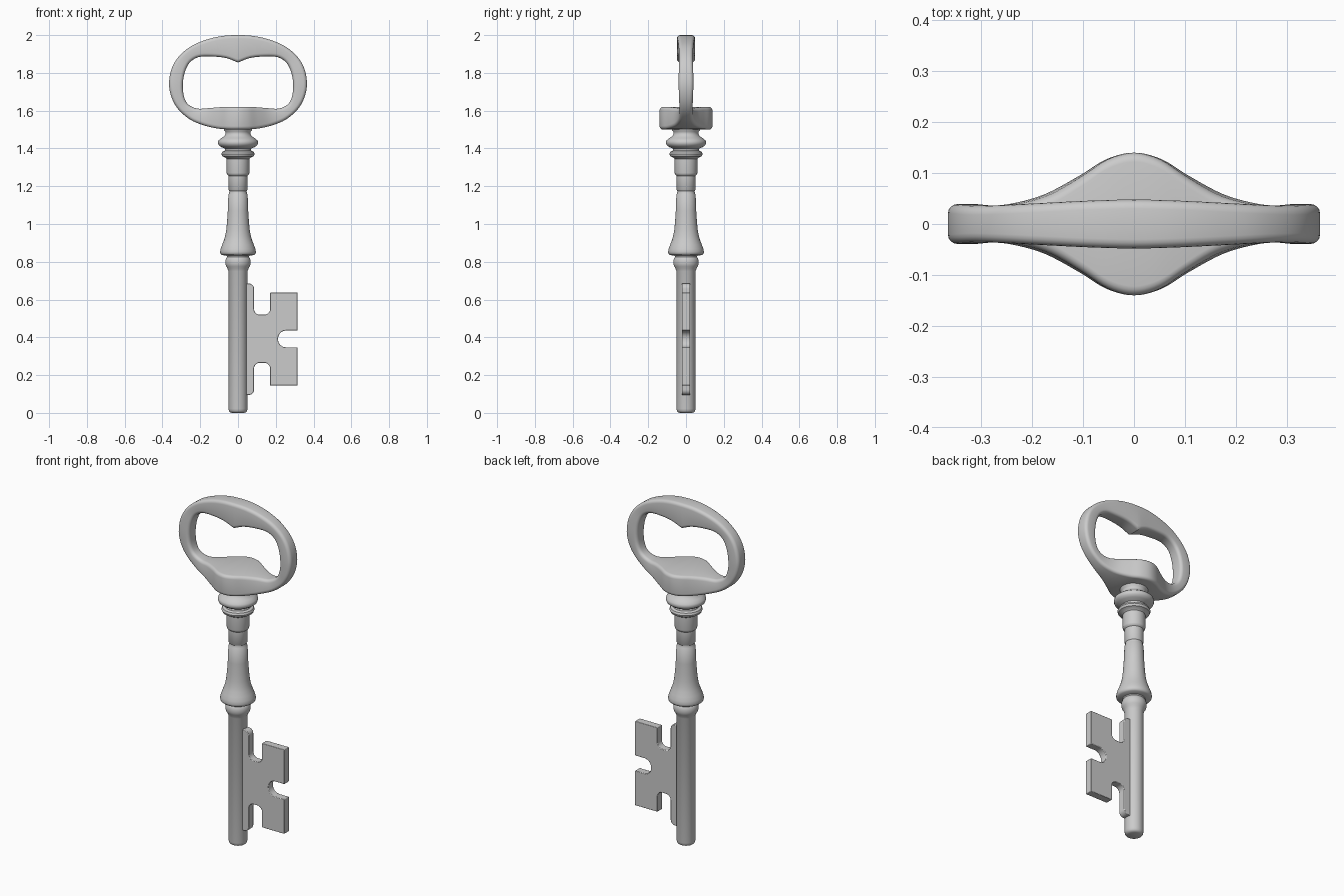
import bpy, bmesh, math
from mathutils import Vector

if "Cube" in bpy.data.objects:
    bpy.data.objects.remove(bpy.data.objects["Cube"])


def finish(name, bm, angle=40):
    bmesh.ops.remove_doubles(bm, verts=bm.verts, dist=1e-5)
    bmesh.ops.recalc_face_normals(bm, faces=bm.faces)
    mesh = bpy.data.meshes.new(name)
    bm.to_mesh(mesh)
    bm.free()
    ob = bpy.data.objects.new(name, mesh)
    bpy.context.collection.objects.link(ob)
    bpy.ops.object.select_all(action='DESELECT')
    ob.select_set(True)
    bpy.context.view_layer.objects.active = ob
    bpy.ops.object.shade_smooth_by_angle(angle=math.radians(angle))
    return ob


def bridge(bm, a, b):
    for k in range(len(a)):
        j = (k + 1) % len(a)
        bm.faces.new((a[k], a[j], b[j], b[k]))


def lathe(name, profile, seg=48):
    bm = bmesh.new()
    rings = [[bm.verts.new((r * math.cos(2 * math.pi * k / seg), r * math.sin(2 * math.pi * k / seg), z))
              for k in range(seg)] for r, z in profile]
    for a, b in zip(rings, rings[1:]):
        bridge(bm, a, b)
    bm.faces.new(rings[0])
    bm.faces.new(rings[-1])
    return finish(name, bm)


def catmull(p0, p1, p2, p3, t):
    return [0.5 * (2 * b + (c - a) * t + (2 * a - 5 * b + 4 * c - d) * t * t
                   + (3 * b - a - 3 * c + d) * t ** 3) for a, b, c, d in zip(p0, p1, p2, p3)]


# Shaft: turned profile (radius, height)
lathe("shaft", [
    (.034, 0), (.043, .004), (.048, .011), (.05, .022), (.05, .75), (.054, .758), (.056, .766),
    (.063, .776), (.067, .79), (.067, .806), (.063, .819), (.058, .826), (.06, .832),
    (.086, .836), (.093, .842), (.095, .852), (.092, .868), (.084, .89), (.074, .915), (.067, .94),
    (.062, .97), (.058, 1.01), (.054, 1.07), (.051, 1.155), (.047, 1.16), (.046, 1.175),
    (.05, 1.18), (.05, 1.255), (.058, 1.262), (.06, 1.27), (.06, 1.345), (.068, 1.352),
    (.083, 1.358), (.088, 1.37), (.083, 1.382), (.07, 1.388), (.068, 1.398), (.09, 1.408),
    (.103, 1.418), (.107, 1.43), (.104, 1.442), (.088, 1.455), (.072, 1.466), (.066, 1.478),
    (.067, 1.488), (.074, 1.498), (.078, 1.52)])

# Bow: half-ring stations (outer x, outer z, inner x, inner z, half depth), bottom to top
st = [
    (0, 1.50, 0, 1.62, .14), (.055, 1.501, .05, 1.62, .127), (.11, 1.506, .10, 1.618, .094),
    (.18, 1.522, .16, 1.613, .058), (.25, 1.551, .215, 1.611, .04), (.312, 1.602, .262, 1.632, .035),
    (.35, 1.665, .286, 1.675, .037), (.365, 1.74, .292, 1.74, .039), (.352, 1.82, .281, 1.805, .038),
    (.315, 1.885, .255, 1.855, .036), (.25, 1.94, .21, 1.883, .038), (.17, 1.975, .145, 1.887, .042),
    (.085, 1.995, .065, 1.879, .046), (0, 2.0, 0, 1.855, .048)]
mir = lambda s: (-s[0], s[1], -s[2], s[3], s[4])
top = (-st[-2][0], st[-2][1], -st[-2][2], 2 * st[-1][3] - st[-2][3], st[-2][4])
ext = [mir(st[1])] + st + [top]
half = [catmull(*ext[i:i + 4], k / 5) for i in range(len(st) - 1) for k in range(5)] + [st[-1]]
loop = half + [mir(s) for s in half[-2:0:-1]]
bm = bmesh.new()
rings = []
R = .018
for ox, oz, ix, iz, d in loop:
    o, i = Vector((ox, 0, oz)), Vector((ix, 0, iz))
    c, u, w = (o + i) / 2, (o - i).normalized(), (o - i).length / 2
    ring = []
    for q, (sx, sy) in enumerate(((1, 1), (-1, 1), (-1, -1), (1, -1))):
        for k in range(5):
            a = math.pi / 2 * (q + k / 4)
            ring.append(bm.verts.new(c + u * (sx * (w - R) + R * math.cos(a))
                                     + Vector((0, sy * (d - R) + R * math.sin(a), 0))))
    rings.append(ring)
for k in range(len(rings)):
    bridge(bm, rings[k], rings[(k + 1) % len(rings)])
finish("bow", bm, 35)

# Bit: notched plate outline (x, z, corner radius)
outline = [
    (0, .095, 0), (.085, .095, .028), (.085, .265, .03), (.17, .265, .03), (.17, .145, 0),
    (.315, .145, 0), (.315, .347, 0), (.212, .347, .042), (.212, .436, .042), (.315, .436, 0),
    (.315, .637, 0), (.17, .637, 0), (.17, .52, .03), (.085, .52, .03), (.085, .685, .028), (0, .685, 0)]
pts = []
for k, (x, z, r) in enumerate(outline):
    p = Vector((x, z))
    a = (Vector(outline[k - 1][:2]) - p).normalized() * r
    b = (Vector(outline[(k + 1) % len(outline)][:2]) - p).normalized() * r
    if r == 0:
        pts.append(p)
        continue
    for s in range(7):
        t = math.pi / 2 * s / 6
        pts.append(p + a * (1 - math.sin(t)) + b * (1 - math.cos(t)))
bm = bmesh.new()
front = [bm.verts.new((p.x, -.022, p.y)) for p in pts]
back = [bm.verts.new((p.x, .022, p.y)) for p in pts]
bridge(bm, front, back)
bm.faces.new(front)
bm.faces.new(back)
bit = finish("bit", bm, 30)
bev = bit.modifiers.new("edge", 'BEVEL')
bev.width, bev.segments, bev.limit_method = .003, 2, 'ANGLE'
bev.angle_limit = math.radians(50)
